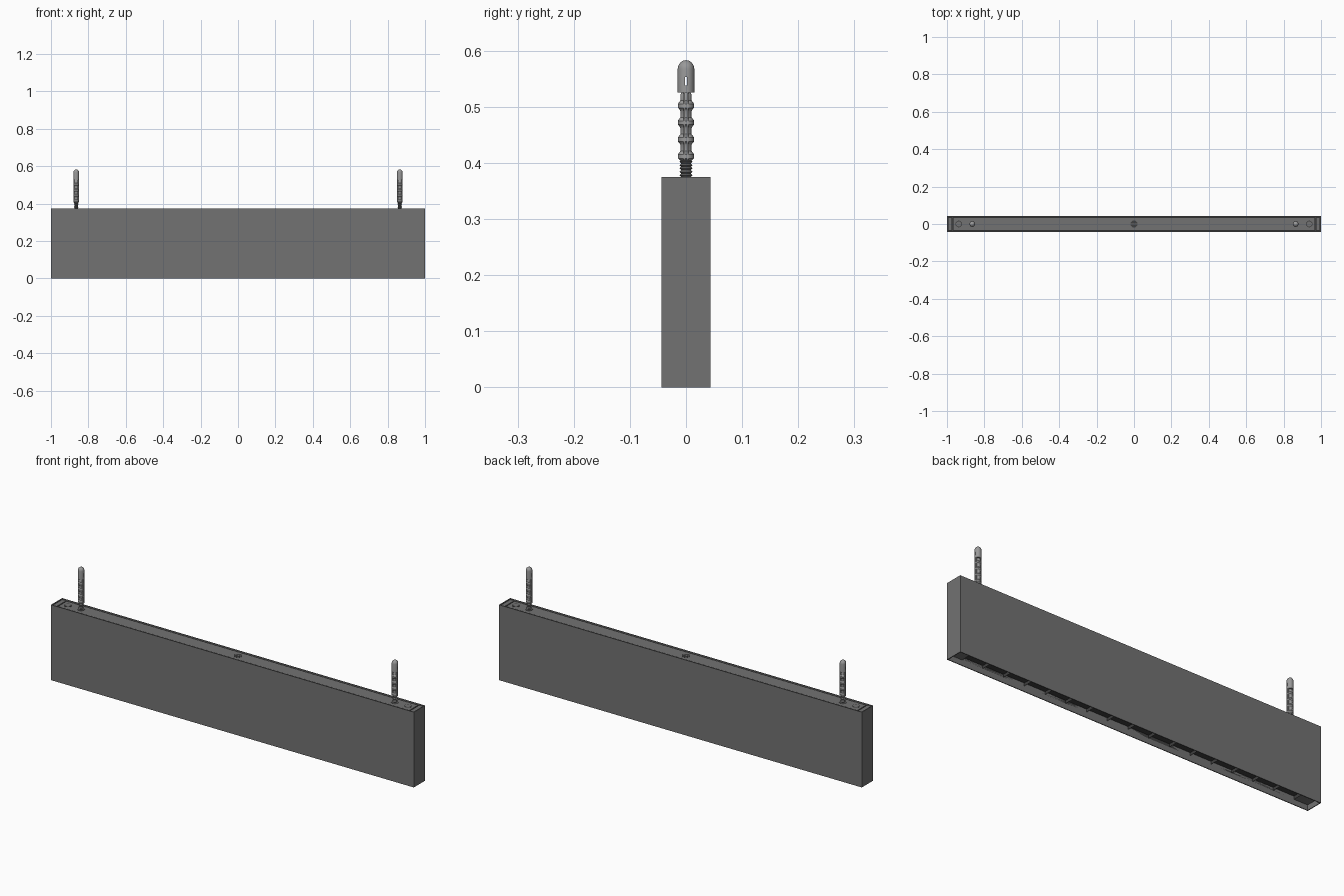
import bpy, bmesh, math
from mathutils import Matrix

cube = bpy.data.objects.get("Cube")
if cube:
    bpy.data.objects.remove(cube)


def material(name, value):
    m = bpy.data.materials.new(name)
    m.use_nodes = True
    colour = (value, value, value, 1)
    m.diffuse_color = colour
    m.node_tree.nodes["Principled BSDF"].inputs["Base Color"].default_value = colour
    return m


HOUSING = material("housing grey", 0.17)
DARK = material("dark recess grey", 0.05)
PLUG = material("plug grey", 0.32)
STEEL = material("screw grey", 0.15)

W, D, H = 1.0, 0.044, 0.375      # half length, half depth, height
WALL = 0.004


def finish(name, bm, *mats, smooth=False):
    mesh = bpy.data.meshes.new(name)
    bmesh.ops.recalc_face_normals(bm, faces=bm.faces)
    bm.to_mesh(mesh)
    bm.free()
    for m in mats:
        mesh.materials.append(m)
    ob = bpy.data.objects.new(name, mesh)
    bpy.context.collection.objects.link(ob)
    if smooth:
        bpy.ops.object.select_all(action='DESELECT')
        ob.select_set(True)
        bpy.context.view_layer.objects.active = ob
        bpy.ops.object.shade_smooth_by_angle(angle=math.radians(35))
    return ob


def box(name, lo, hi, mat):
    bm = bmesh.new()
    size = [b - a for a, b in zip(lo, hi)]
    mid = [(a + b) / 2 for a, b in zip(lo, hi)]
    bmesh.ops.create_cube(bm, size=1, matrix=Matrix.Translation(mid) @ Matrix.Diagonal((*size, 1)))
    return finish(name, bm, mat)


def lathe(name, profile, x, mat, sides=24):
    bm = bmesh.new()
    verts = [bm.verts.new((r, 0, z)) for r, z in profile]
    edges = [bm.edges.new(pair) for pair in zip(verts, verts[1:])]
    bmesh.ops.spin(bm, geom=verts + edges, cent=(0, 0, 0), axis=(0, 0, 1),
                   angle=math.tau, steps=sides)
    bmesh.ops.remove_doubles(bm, verts=bm.verts, dist=0.00005)
    bmesh.ops.translate(bm, verts=bm.verts, vec=(x, 0, 0))
    return finish(name, bm, mat, smooth=True)


def cut(ob, cutter):
    cutter.hide_render = True
    cutter.hide_set(True)
    mod = ob.modifiers.new("cut", 'BOOLEAN')
    mod.operation = 'DIFFERENCE'
    mod.solver = 'EXACT'
    mod.object = cutter
    bpy.context.view_layer.objects.active = ob
    bpy.ops.object.modifier_apply(modifier=mod.name)
    bpy.data.objects.remove(cutter)


# Housing: a rectangular sleeve, open at top and bottom
bm = bmesh.new()
rings = []
for hx, hy in ((W, D), (W - WALL, D - WALL)):
    for z in (0, H):
        rings.append([bm.verts.new((sx * hx, sy * hy, z))
                      for sx, sy in ((-1, -1), (1, -1), (1, 1), (-1, 1))])
for a, b in ((0, 1), (2, 3), (0, 2), (1, 3)):
    for i in range(4):
        j = (i + 1) % 4
        bm.faces.new((rings[a][i], rings[a][j], rings[b][j], rings[b][i]))
finish("housing", bm, HOUSING)

# Top cover sitting just below the rim, with a shadow gap along each side
box("top_gap_floor", (-W + WALL, -D + WALL, H - 0.018), (W - WALL, D - WALL, H - 0.012), DARK)
box("top_cover", (-0.968, -0.034, H - 0.012), (0.968, 0.034, H - 0.003), HOUSING)

# Recessed lamp panel with a row of sunken light cells
CELLS, SPAN, DEPTH = 16, 0.92, 0.026
bm = bmesh.new()
xs = [-W + WALL] + [-SPAN + 2 * SPAN * i / CELLS for i in range(CELLS + 1)] + [W - WALL]
rows = [[bm.verts.new((x, y, DEPTH)) for x in xs] for y in (-D + WALL, D - WALL)]
faces = [bm.faces.new((rows[0][i], rows[1][i], rows[1][i + 1], rows[0][i + 1]))
         for i in range(len(xs) - 1)]
cells = faces[1:-1]
bmesh.ops.inset_individual(bm, faces=cells, thickness=0.013, use_even_offset=True)
for face in bmesh.ops.extrude_discrete_faces(bm, faces=cells)["faces"]:
    face.material_index = 1
    bmesh.ops.translate(bm, verts=face.verts, vec=(0, 0, 0.015))
    for edge in face.edges:
        for side in edge.link_faces:
            side.material_index = 1
finish("lamp_panel", bm, HOUSING, DARK)

# Cable entry in the middle of the top
box("cable_entry_bar", (-0.018, -0.003, H - 0.003), (0.018, 0.003, H - 0.001), HOUSING)
lathe("cable_entry", [(0, H - 0.002), (0.019, H - 0.002), (0.019, H - 0.006)], 0, DARK)

# Fixings at both ends
for side, sx in (("right", -1), ("left", 1)):
    ends = sorted((sx * 0.973, sx * 0.994))
    box(side + "_end_bracket", (ends[0], -0.036, H - 0.012), (ends[1], 0.036, H - 0.003), HOUSING)
    x = sx * 0.937
    lathe(side + "_cover_hole", [(0, H - 0.0022), (0.018, H - 0.0022), (0.018, H - 0.004)], x, DARK)
    lathe(side + "_cover_bolt", [(0, H - 0.0012), (0.014, H - 0.0012), (0.014, H - 0.004)], x, HOUSING)

    # Threaded screw rising from the cover
    x = sx * 0.865
    lathe(side + "_washer", [(0, H - 0.001), (0.017, H - 0.001), (0.017, H - 0.004)], x, STEEL)
    thread = [(0, H - 0.008)]
    for i in range(24):
        z = H - 0.006 + i * 0.006
        thread += [(0.0085, z), (0.0115 if z < 0.41 else 0.009, z + 0.003)]
    thread.append((0, 0.515))
    lathe(side + "_screw", thread, x, STEEL, 16)

    # Expanding wall plug: flared ribs, long webs and a round slotted tip
    ribs = [(0.008, 0.403)]
    for i in range(4):
        z = 0.405 + i * 0.03
        ribs += [(0.0115, z), (0.0145, z + 0.003), (0.0145, z + 0.010),
                 (0.010, z + 0.016), (0.010, z + 0.027)]
    ribs += [(0.0065, 0.528)]
    lathe(side + "_plug_ribs", ribs, x, PLUG, 20)
    for i, dx in enumerate((-1, 1)):
        for j, dy in enumerate((-1, 1)):
            px = sorted((x + dx * 0.008, x + dx * 0.0145))
            py = sorted((dy * 0.0015, dy * 0.0045))
            box(f"{side}_plug_web_{2 * i + j + 1}", (px[0], py[0], 0.405), (px[1], py[1], 0.53), PLUG)
    tip = [(0, 0.525), (0.0148, 0.525), (0.0148, 0.567)]
    tip += [(0.0148 * math.cos(a), 0.567 + 0.016 * math.sin(a))
            for a in [math.pi / 2 * k / 6 for k in range(1, 6)]]
    tip.append((0, 0.583))
    cap = lathe(side + "_plug_tip", tip, x, PLUG, 24)
    cut(cap, box("slot_cutter", (x - 0.03, -0.0015, 0.538), (x + 0.03, 0.0015, 0.553), PLUG))
